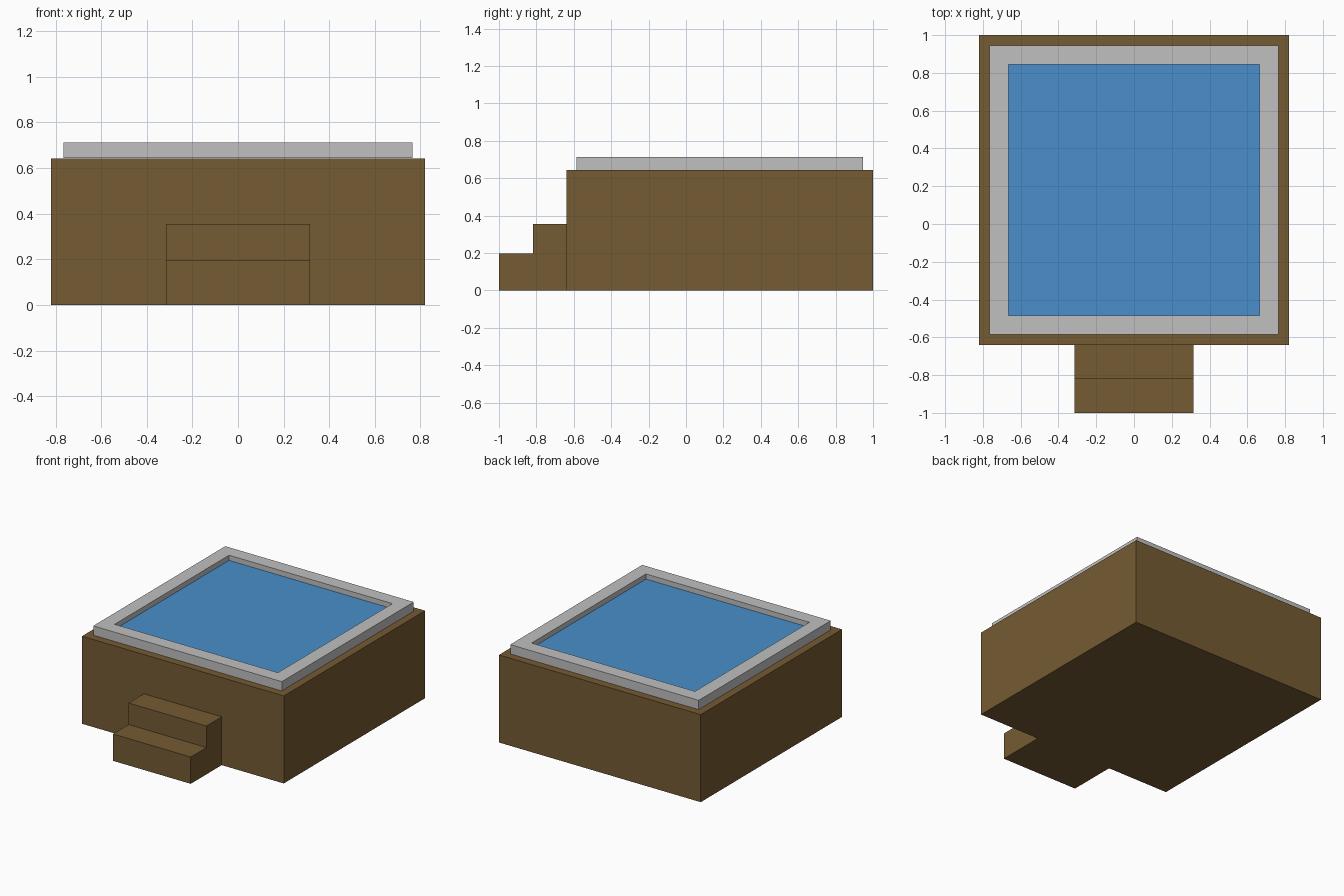
import bpy, bmesh

if "Cube" in bpy.data.objects:
    bpy.data.objects.remove(bpy.data.objects["Cube"])


def material(name, rgb):
    m = bpy.data.materials.new(name)
    m.diffuse_color = (*rgb, 1.0)
    m.use_nodes = True
    m.node_tree.nodes["Principled BSDF"].inputs["Base Color"].default_value = m.diffuse_color
    return m


wood = material("brown_wood", (0.178, 0.105, 0.033))
grey = material("light_grey", (0.527, 0.527, 0.527))
blue = material("water_blue", (0.067, 0.275, 0.597))


def prism(name, points, axis, lo, hi, mat):
    """Extrude a closed outline along an axis (0 = x, 2 = z)."""
    bm = bmesh.new()
    place = (lambda a, b: (lo, a, b)) if axis == 0 else (lambda a, b: (a, b, lo))
    face = bm.faces.new([bm.verts.new(place(a, b)) for a, b in points])
    out = bmesh.ops.extrude_face_region(bm, geom=[face])
    for v in out["geom"]:
        if isinstance(v, bmesh.types.BMVert):
            v.co[axis] = hi
    bmesh.ops.recalc_face_normals(bm, faces=bm.faces)
    return finish(name, bm, mat)


def finish(name, bm, mat):
    me = bpy.data.meshes.new(name)
    bm.to_mesh(me)
    bm.free()
    me.materials.append(mat)
    ob = bpy.data.objects.new(name, me)
    bpy.context.collection.objects.link(ob)
    return ob


def square(half, cy):
    return [(-half, cy - half), (half, cy - half), (half, cy + half), (-half, cy + half)]


def ring(name, outer, inner, cy, z0, z1, mat):
    """Square frame with a square opening."""
    bm = bmesh.new()
    loops = [[bm.verts.new((x, y, z)) for x, y in square(h, cy)]
             for h, z in ((outer, z0), (outer, z1), (inner, z1), (inner, z0))]
    for k in range(4):
        a, b = loops[k], loops[(k + 1) % 4]
        for i in range(4):
            j = (i + 1) % 4
            bm.faces.new((a[i], a[j], b[j], b[i]))
    bmesh.ops.recalc_face_normals(bm, faces=bm.faces)
    return finish(name, bm, mat)


CY = 0.18
# Wooden surround
prism("tub_body", square(0.82, CY), 2, 0.0, 0.643, wood)
# Raised rim around the pool
ring("tub_rim", 0.766, 0.664, CY, 0.645, 0.713, grey)
# Water surface, a little below the rim
prism("water", square(0.664, CY), 2, 0.645, 0.675, blue)
# Two entry steps
prism("steps", [(-1.0, 0.0), (-0.64, 0.0), (-0.64, 0.355), (-0.818, 0.355),
                (-0.818, 0.197), (-1.0, 0.197)], 0, -0.316, 0.316, wood)
